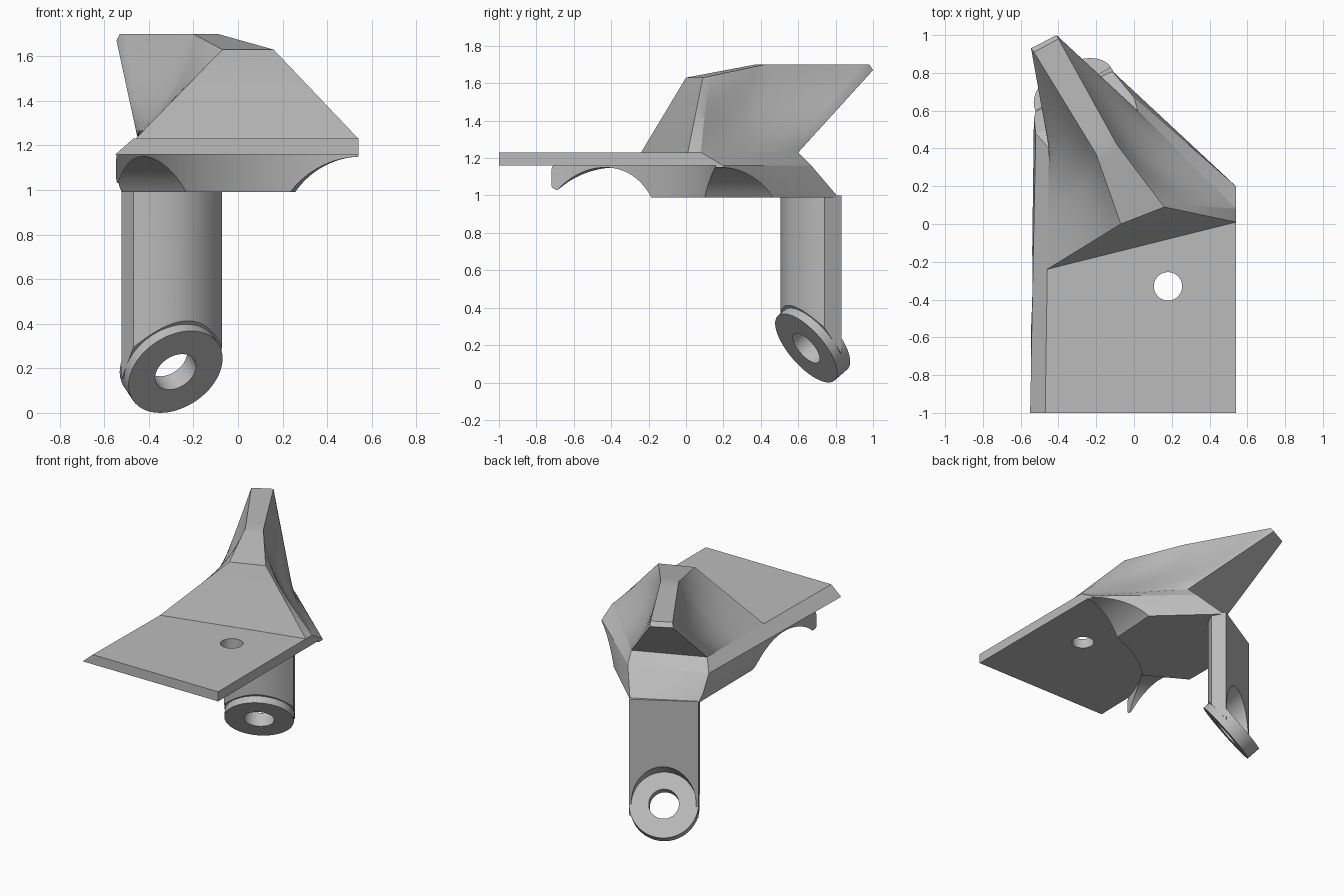
import bpy, bmesh, math
from mathutils import Matrix, Vector

cube = bpy.data.objects.get("Cube")
if cube:
    bpy.data.objects.remove(cube, do_unlink=True)

grey = bpy.data.materials.new("plain grey")
grey.use_nodes = True
grey.diffuse_color = (0.5, 0.5, 0.5, 1)
grey.node_tree.nodes["Principled BSDF"].inputs["Base Color"].default_value = (0.5, 0.5, 0.5, 1)


def finish(bm, name, matrix=Matrix()):
    bmesh.ops.recalc_face_normals(bm, faces=bm.faces[:])
    mesh = bpy.data.meshes.new(name)
    bm.to_mesh(mesh)
    bm.free()
    mesh.transform(matrix)
    mesh.materials.append(grey)
    ob = bpy.data.objects.new(name, mesh)
    bpy.context.collection.objects.link(ob)
    return ob


def hull(name, layers):
    """Convex solid through flat outlines, each given as (height, points)."""
    bm = bmesh.new()
    for z, pts in layers:
        for x, y in pts:
            bm.verts.new((x, y, z))
    bmesh.ops.convex_hull(bm, input=bm.verts[:])
    bmesh.ops.dissolve_limit(bm, angle_limit=0.01, verts=bm.verts[:], edges=bm.edges[:])
    return finish(bm, name)


def cylinder(name, radius, z0, z1, matrix, sides=64):
    bm = bmesh.new()
    bmesh.ops.create_cone(bm, cap_ends=True, segments=sides, radius1=radius, radius2=radius,
                          depth=z1 - z0, matrix=Matrix.Translation((0, 0, (z0 + z1) / 2)))
    return finish(bm, name, matrix)


def box(name, size, centre, matrix):
    bm = bmesh.new()
    bmesh.ops.create_cube(bm, size=1, matrix=Matrix.Translation(centre) @ Matrix.Diagonal((*size, 1)))
    return finish(bm, name, matrix)


def cut(ob, cutter):
    bpy.context.view_layer.objects.active = ob
    mod = ob.modifiers.new("cut", "BOOLEAN")
    mod.operation = "DIFFERENCE"
    mod.solver = "EXACT"
    mod.object = cutter
    bpy.ops.object.modifier_apply(modifier=mod.name)
    bpy.data.objects.remove(cutter, do_unlink=True)


def lying(x, y, z, dx, dy):
    """Matrix whose local z axis lies flat along (dx, dy)."""
    turn = Vector((dx, dy, 0)).to_track_quat("Z", "Y").to_matrix().to_4x4()
    return Matrix.Translation((x, y, z)) @ turn


# Mounting plate with sloped edges and a bolt hole
plate = hull("mounting_plate", [
    (1.23, [(-0.47, -1), (0.54, -1), (0.54, 0.08), (0.02, 0.6), (-0.45, 0.4)]),
    (1.16, [(-0.55, -1), (0.54, -1), (0.54, 0.2), (0, 0.67), (-0.52, 0.48)])])
cut(plate, cylinder("hole_cutter", 0.075, 1, 1.4, Matrix.Translation((0.18, -0.33, 0))))

# Block under the plate: hollow front wall and an arch at each end
block = hull("lower_block", [
    (1.16, [(-0.55, -1), (0.54, -1), (0.54, 0.2), (0, 0.67), (-0.52, 0.48)]),
    (1.05, [(-0.55, -1), (-0.53, 0.56)]),
    (0.99, [(-0.51, -1), (0.54, -1), (0.54, 0.2), (-0.12, 0.815), (-0.52, 0.6)])])
cut(block, cylinder("front_cutter", 1.2, 0.5, 1.5, Matrix.Translation((0.61, -1.04, 0)), 160))
cut(block, cylinder("left_arch_cutter", 0.38, -0.5, 0.6, lying(-0.43, -0.43, 0.77, -0.87, 0.5), 96))
cut(block, cylinder("right_arch_cutter", 0.39, -0.5, 0.9, lying(0.55, 0.1, 0.76, 0.06, 1), 96))


# Curved fin: two lofted walls between the ridge and the base
def along(path, t):
    for (t0, p0), (t1, p1) in zip(path, path[1:]):
        if t <= t1:
            return Vector(p0).lerp(Vector(p1), (t - t0) / (t1 - t0))
    return Vector(path[-1][1])


ridge = {
    -1: [(0, (-0.07, 0, 1.63)), (0.5, (-0.2, 0.37, 1.7)), (0.97, (-0.53, 0.91, 1.7)), (1, (-0.545, 0.93, 1.67))],
    1: [(0, (0.16, 0.09, 1.63)), (0.5, (-0.09, 0.42, 1.7)), (0.97, (-0.4, 0.98, 1.7)), (1, (-0.41, 1, 1.67))]}
base = {
    -1: [(0, (-0.46, -0.24, 1.23)), (1, (-0.45, 0.4, 1.23))],
    1: [(0, (0.54, 0.01, 1.23)), (0.06, (0.54, 0.08, 1.23)), (1, (0.02, 0.6, 1.23))]}
steps = sorted([i / 16 for i in range(17)] + [0.06, 0.97])
rows = 10
bm = bmesh.new()
walls = {}
for side in (-1, 1):
    walls[side] = []
    for t in steps:
        column = []
        for r in range(rows + 1):
            s = r / rows
            p = along(ridge[side], t).lerp(along(base[side], t), s)
            sag = 0.05 * math.sin(math.pi * s) * math.sin(math.pi * t)
            p -= side * sag * Vector((0.87, 0.5, 0))
            column.append(bm.verts.new(p))
        walls[side].append(column)
    for a, b in zip(walls[side], walls[side][1:]):
        for r in range(rows):
            bm.faces.new((a[r], a[r + 1], b[r + 1], b[r]))
left, right = walls[-1], walls[1]
for end in (0, -1):
    for r in range(rows):
        bm.faces.new((left[end][r], right[end][r], right[end][r + 1], left[end][r + 1]))
for i in range(len(steps) - 1):
    for r in (0, rows):
        bm.faces.new((left[i][r], left[i + 1][r], right[i + 1][r], right[i][r]))
fin = finish(bm, "curved_fin")

# Hanging strap with a bulging front, scooped out behind the eyelet
strap_frame = Matrix.Translation((-0.29, 0.66, 0)) @ Matrix.Rotation(math.radians(30), 4, "Z")
eye_frame = strap_frame @ Matrix.Translation((0, 0.02, 0.214)) @ Matrix.Rotation(math.radians(-53), 4, "X")
bm = bmesh.new()
half = 0.23
outline = [(half, 0.065), (-half, 0.065)]
for i in range(21):
    w = -half + 2 * half * i / 20
    outline.append((w, -0.04 - 0.09 * (1 - (w / half) ** 2)))
face = bm.faces.new([bm.verts.new((x, y, 0.05)) for x, y in outline])
top = bmesh.ops.extrude_face_region(bm, geom=[face])["geom"]
bmesh.ops.translate(bm, vec=(0, 0, 0.95), verts=[v for v in top if isinstance(v, bmesh.types.BMVert)])
strap = finish(bm, "hanging_strap", strap_frame)
cut(strap, box("under_cutter", (2, 2, 1), (0, 0, -0.5), eye_frame))
cut(strap, cylinder("scoop_cutter", 0.215, -0.1, 0.9, eye_frame))

# Tilted eyelet ring
eyelet = cylinder("eyelet_ring", half, -0.05, 0.05, eye_frame, 72)
cut(eyelet, cylinder("eye_cutter", 0.1, -0.3, 0.3, eye_frame, 48))

# Smooth curved walls, keep corners sharp
bpy.ops.object.select_all(action="DESELECT")
for ob in (plate, block, fin, strap, eyelet):
    ob.select_set(True)
bpy.context.view_layer.objects.active = plate
bpy.ops.object.shade_smooth_by_angle(angle=math.radians(25))
